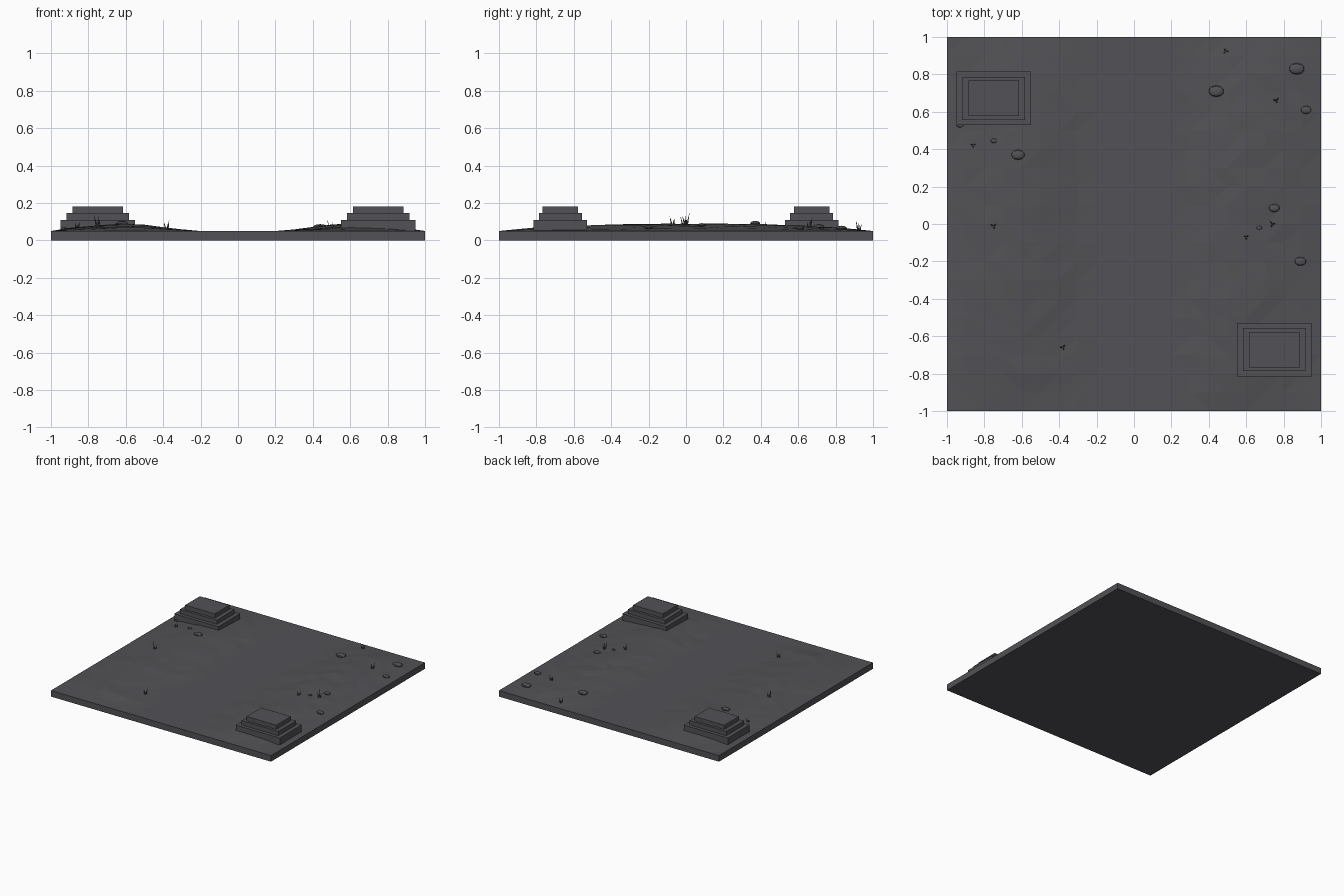
import bpy, bmesh, math, random
from mathutils import Vector, Matrix

if "Cube" in bpy.data.objects:
    bpy.data.objects.remove(bpy.data.objects["Cube"])

random.seed(4)

stone = bpy.data.materials.new("dark_grey")
stone.diffuse_color = (0.085, 0.083, 0.092, 1)
stone.use_nodes = True
stone.node_tree.nodes["Principled BSDF"].inputs["Base Color"].default_value = stone.diffuse_color


def finish(bm, name):
    bmesh.ops.recalc_face_normals(bm, faces=bm.faces)
    mesh = bpy.data.meshes.new(name)
    bm.to_mesh(mesh)
    bm.free()
    mesh.materials.append(stone)
    obj = bpy.data.objects.new(name, mesh)
    bpy.context.collection.objects.link(obj)
    return obj


def smooth(a, b, t):
    t = min(max((t - a) / (b - a), 0), 1)
    return t * t * (3 - 2 * t)


def ground(x, y):
    """Flat lane down the middle, low banks fading to the edges."""
    bank = smooth(0.2, 0.6, abs(x)) * (1 - smooth(0.55, 1.05, abs(x)) * 0.8)
    ends = 1 - smooth(0.3, 1.0, abs(y - 0.1) if y < 0 else y)
    ends = 0.55 * ends + 0.45 * min(1, (1 - abs(y)) / 0.2)
    edge = min(1, (1 - abs(x)) / 0.08)
    return 0.05 + 0.038 * bank * ends * edge


# Ground slab with faceted banks
bm = bmesh.new()
bmesh.ops.create_grid(bm, x_segments=20, y_segments=20, size=1)
for v in bm.verts:
    v.co.z = ground(v.co.x, v.co.y)
    if v.co.z > 0.052:
        v.co.z += random.uniform(-0.003, 0.003)
bmesh.ops.triangulate(bm, faces=bm.faces)
rim = [e for e in bm.edges if e.is_boundary]
skirt = bmesh.ops.extrude_edge_only(bm, edges=rim)["geom"]
for g in skirt:
    if isinstance(g, bmesh.types.BMVert):
        g.co.z = 0
bmesh.ops.contextual_create(bm, geom=[g for g in skirt if isinstance(g, bmesh.types.BMEdge)
                                      and all(v.co.z == 0 for v in g.verts)])
finish(bm, "ground_slab")

# Stepped platforms in opposite corners
TIERS = [(0.40, 0.285, 0.04, 0.11), (0.335, 0.23, 0.11, 0.145), (0.27, 0.19, 0.145, 0.18)]
for side, px, py in (("front", 0.75, -0.672), ("back", -0.75, 0.672)):
    bm = bmesh.new()
    for w, d, z0, z1 in TIERS:
        m = Matrix.Translation((px, py, (z0 + z1) / 2)) @ Matrix.Diagonal((w, d, z1 - z0, 1))
        bmesh.ops.create_cube(bm, size=1, matrix=m)
    finish(bm, side + "_stepped_platform")

# Flattened stones
STONES = [(0.87, 0.83, 0.041), (0.44, 0.71, 0.041), (0.92, 0.61, 0.029),
          (-0.62, 0.37, 0.036), (-0.75, 0.445, 0.017), (-0.93, 0.53, 0.019),
          (0.75, 0.085, 0.029), (0.67, -0.02, 0.015), (0.89, -0.20, 0.031)]
for x, y, r in STONES:
    bm = bmesh.new()
    m = Matrix.Translation((x, y, ground(x, y) + r * 0.15)) @ Matrix.Diagonal((r, r * 0.75, r * 0.35, 1))
    bmesh.ops.create_uvsphere(bm, u_segments=10, v_segments=6, radius=1, matrix=m)
    finish(bm, "flat_stone")

# Spiky grass tufts
TUFTS = [(-0.75, -0.01, 0.07), (-0.38, -0.66, 0.055), (0.60, -0.07, 0.045), (0.74, 0.0, 0.075),
         (0.49, 0.925, 0.055), (0.76, 0.66, 0.06), (-0.86, 0.42, 0.04)]
for x, y, h in TUFTS:
    bm = bmesh.new()
    turn = random.uniform(0, math.tau)
    for k in range(3):
        a = turn + k * math.tau / 3
        lean = Vector((math.cos(a), math.sin(a), 0))
        tall = h * (1 - 0.2 * k)
        root = Vector((x, y, ground(x, y) - 0.004)) + lean * 0.006
        rot = Vector((0, 0, 1)).rotation_difference(lean * 0.25 + Vector((0, 0, 1))).to_matrix().to_4x4()
        m = Matrix.Translation(root) @ rot @ Matrix.Translation((0, 0, tall / 2))
        bmesh.ops.create_cone(bm, cap_ends=True, segments=4, radius1=0.005, radius2=0.0004,
                              depth=tall, matrix=m)
    finish(bm, "grass_tuft")
